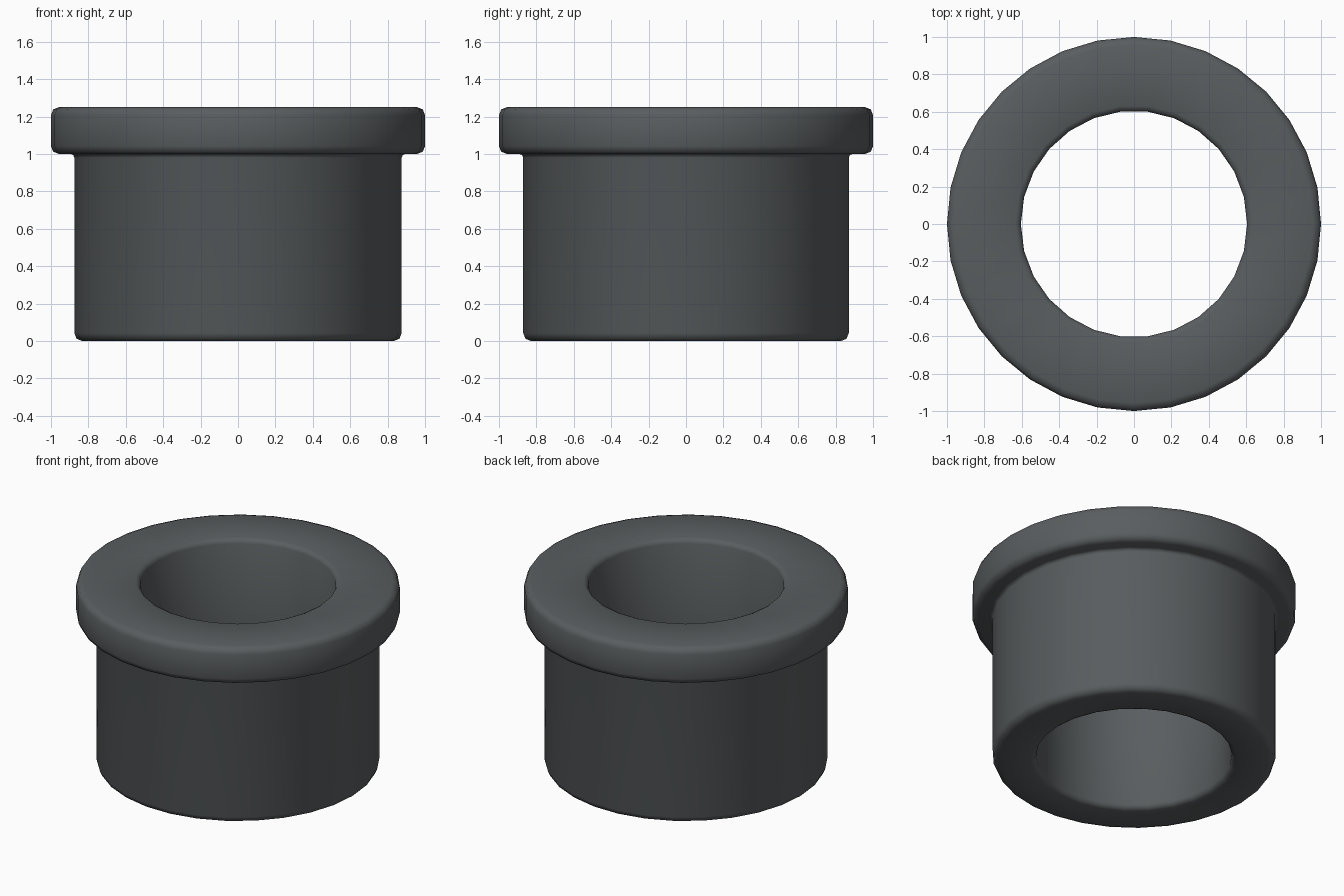
import bpy, bmesh, math

if "Cube" in bpy.data.objects:
    bpy.data.objects.remove(bpy.data.objects["Cube"])

bm = bmesh.new()


def ring(r, z, n):
    return [bm.verts.new((r * math.cos(2 * math.pi * k / n),
                          r * math.sin(2 * math.pi * k / n), z)) for k in range(n)]


def stitch(a, b):
    # quads between equal rings, triangles zipped by angle otherwise
    na, nb = len(a), len(b)
    if na == nb:
        for k in range(na):
            m = (k + 1) % na
            bm.faces.new((a[k], a[m], b[m], b[k]))
        return
    i = j = 0
    while i < na or j < nb:
        if j >= nb or (i < na and (i + 1) * nb <= (j + 1) * na):
            bm.faces.new((a[i % na], a[(i + 1) % na], b[j % nb]))
            i += 1
        else:
            bm.faces.new((a[i % na], b[(j + 1) % nb], b[j % nb]))
            j += 1


# Closed section: radius, height, sides (bore 26, sleeve 30, flange 32)
profile = [
    (0.605, 0.03, 26), (0.615, 0.01, 26), (0.635, 0.0, 26),         # bore bottom edge
    (0.833, 0.0, 30), (0.863, 0.012, 30), (0.875, 0.042, 30),       # sleeve bottom edge
    (0.875, 0.98, 30), (0.881, 0.994, 30), (0.895, 1.0, 30),        # fillet under flange
    (0.958, 1.0, 32), (0.988, 1.012, 32), (1.0, 1.042, 32),         # flange lower edge
    (1.0, 1.208, 32), (0.988, 1.238, 32), (0.958, 1.25, 32),        # flange upper edge
    (0.635, 1.25, 26), (0.615, 1.24, 26), (0.605, 1.22, 26),        # bore top edge
]
rings = [ring(*p) for p in profile]
for k, a in enumerate(rings):
    stitch(a, rings[(k + 1) % len(rings)])
bmesh.ops.recalc_face_normals(bm, faces=bm.faces)

mesh = bpy.data.meshes.new("flanged_bushing")
bm.to_mesh(mesh)
bm.free()
bushing = bpy.data.objects.new("flanged_bushing", mesh)
bpy.context.collection.objects.link(bushing)

# Dark steel
mat = bpy.data.materials.new("dark_steel")
mat.diffuse_color = (0.10, 0.11, 0.115, 1)
mat.use_nodes = True
mat.node_tree.nodes["Principled BSDF"].inputs["Base Color"].default_value = mat.diffuse_color
mesh.materials.append(mat)

bpy.context.view_layer.objects.active = bushing
bushing.select_set(True)
bpy.ops.object.shade_smooth_by_angle(angle=math.radians(50))
